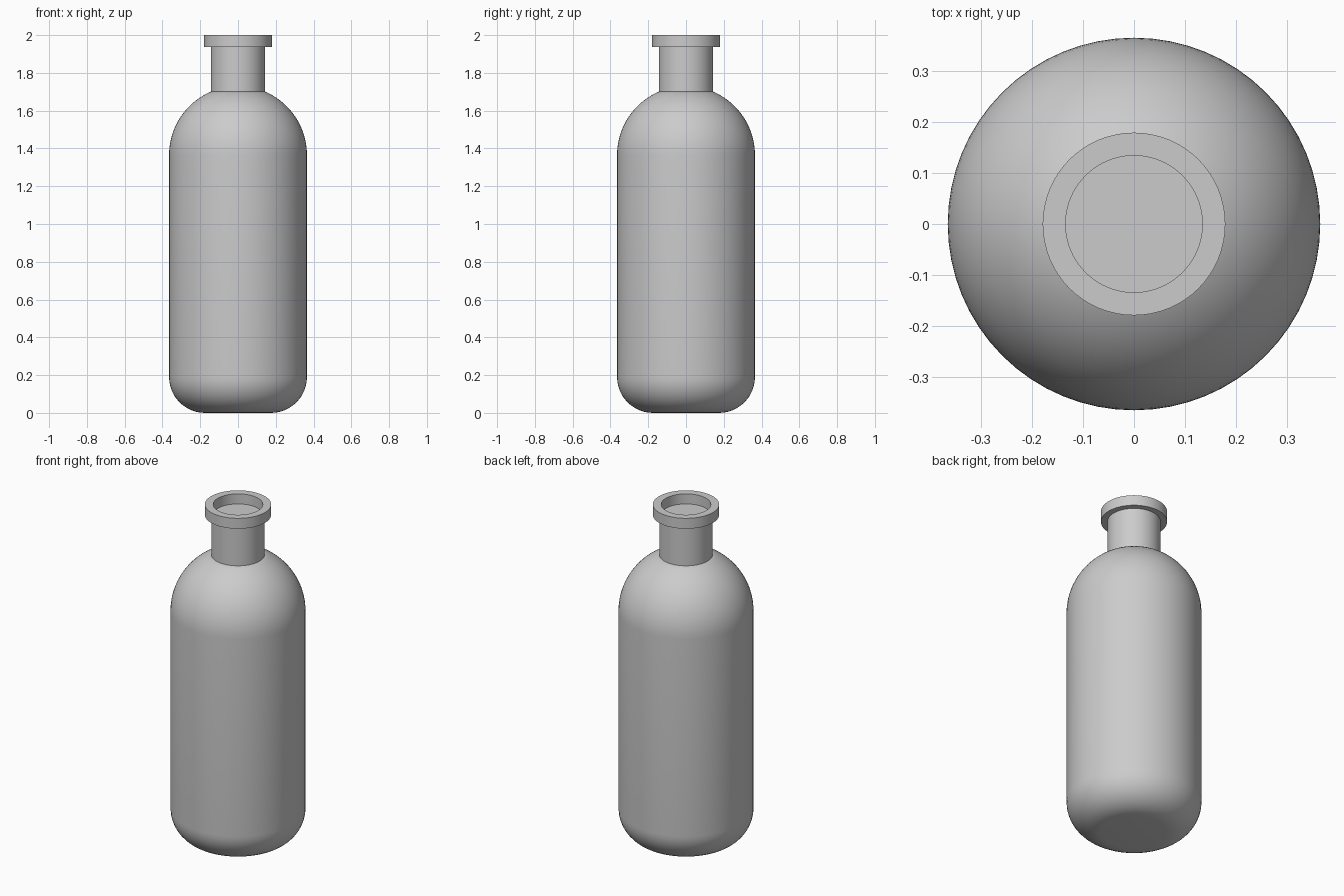
import bpy, bmesh, math

if "Cube" in bpy.data.objects:
    bpy.data.objects.remove(bpy.data.objects["Cube"])

SEG = 64

def lathe(name, profile, closed=False):
    """Spin an (r, z) profile around z."""
    bm = bmesh.new()
    vs = [bm.verts.new((r, 0, z)) for r, z in profile]
    pairs = list(zip(vs, vs[1:])) + ([(vs[-1], vs[0])] if closed else [])
    es = [bm.edges.new(p) for p in pairs]
    bmesh.ops.spin(bm, geom=vs + es, axis=(0, 0, 1), cent=(0, 0, 0),
                   angle=2 * math.pi, steps=SEG, use_duplicate=False)
    bmesh.ops.remove_doubles(bm, verts=bm.verts, dist=1e-5)
    bmesh.ops.recalc_face_normals(bm, faces=bm.faces)
    me = bpy.data.meshes.new(name)
    bm.to_mesh(me)
    bm.free()
    ob = bpy.data.objects.new(name, me)
    bpy.context.collection.objects.link(ob)
    bpy.ops.object.select_all(action='DESELECT')
    ob.select_set(True)
    bpy.context.view_layer.objects.active = ob
    bpy.ops.object.shade_smooth_by_angle(angle=math.radians(35))
    return ob

def arc(cx, cz, r, a0, a1, n):
    angles = [math.radians(a0 + (a1 - a0) * i / n) for i in range(n + 1)]
    return [(cx + r * math.cos(a), cz + r * math.sin(a)) for a in angles]

# Body: rounded base, straight wall, domed shoulder
R, base_r = 0.365, 0.19
lathe("bottle_body", [(0, 0)]
      + arc(R - base_r, base_r, base_r, -90, 0, 12)
      + arc(0, 1.365, R, 0, 67, 18)
      + [(0, 1.701)])

# Neck: closed cylinder, its top is the floor of the mouth
lathe("bottle_neck", [(0, 1.68), (0.144, 1.68), (0.144, 1.94), (0, 1.94)])

# Mouth ring
lathe("mouth_ring", [(0.134, 1.938), (0.179, 1.938), (0.179, 2.0), (0.134, 2.0)], closed=True)
